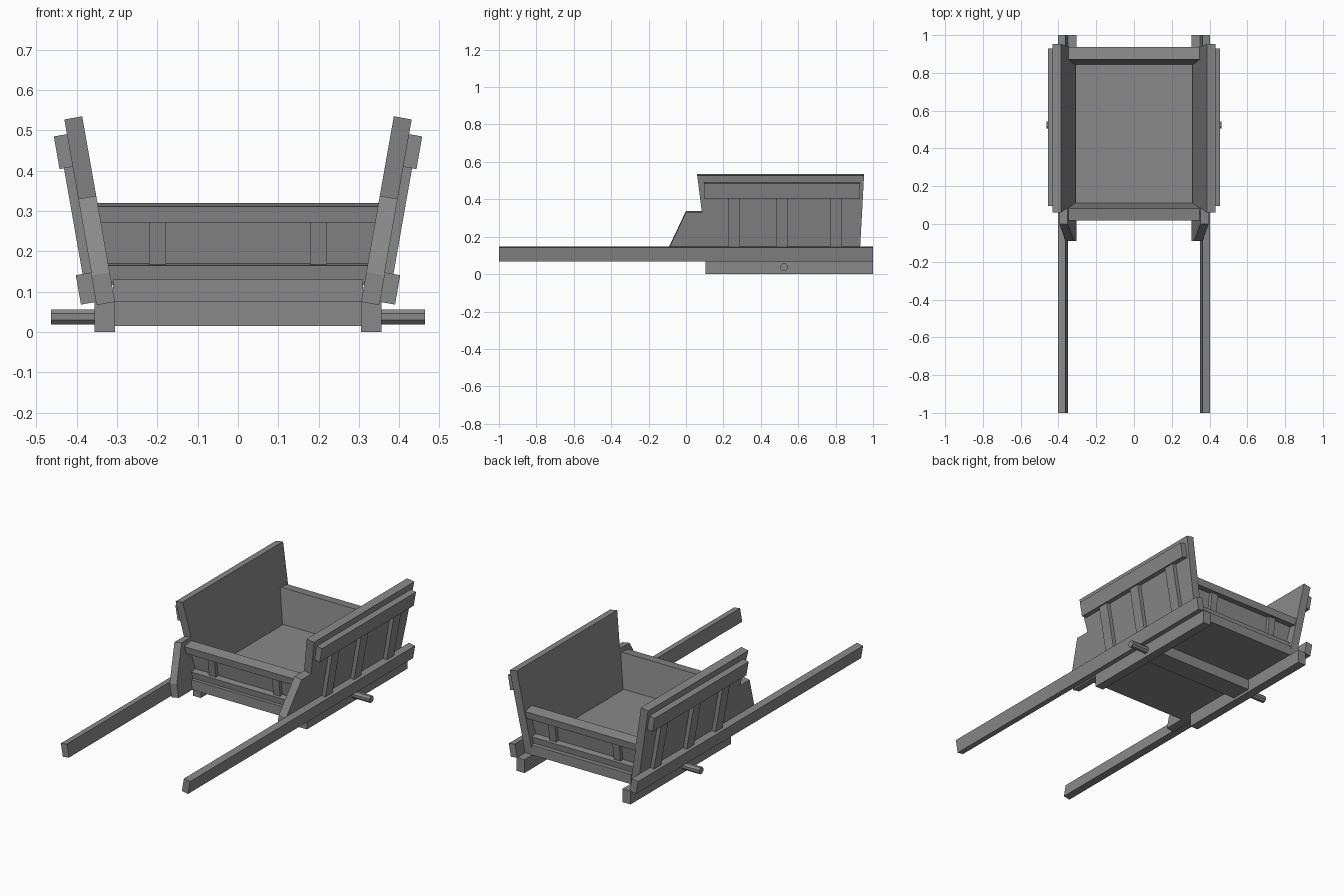
import bpy, bmesh, math
from mathutils import Matrix, Vector

cube = bpy.data.objects.get("Cube")
if cube:
    bpy.data.objects.remove(cube)

wood = bpy.data.materials.new("grey_wood")
wood.use_nodes = True
wood.diffuse_color = (0.25, 0.25, 0.25, 1)
wood.node_tree.nodes["Principled BSDF"].inputs["Base Color"].default_value = (0.25, 0.25, 0.25, 1)

LEAN = math.radians(10)       # outward lean of the sides
END_LEAN = math.radians(8)    # outward lean of the end boards


def prism(name, lower, upper, matrix=Matrix()):
    """Solid between two matching outlines."""
    bm = bmesh.new()
    a = [bm.verts.new(matrix @ Vector(p)) for p in lower]
    b = [bm.verts.new(matrix @ Vector(p)) for p in upper]
    bm.faces.new(a)
    bm.faces.new(b)
    for i in range(len(a)):
        j = (i + 1) % len(a)
        bm.faces.new((a[i], a[j], b[j], b[i]))
    bmesh.ops.recalc_face_normals(bm, faces=bm.faces)
    mesh = bpy.data.meshes.new(name)
    bm.to_mesh(mesh)
    bm.free()
    mesh.materials.append(wood)
    obj = bpy.data.objects.new(name, mesh)
    bpy.context.collection.objects.link(obj)
    return obj


def box(name, x, y, z, matrix=Matrix()):
    ring = [(x[0], y[0]), (x[1], y[0]), (x[1], y[1]), (x[0], y[1])]
    return prism(name, [(*p, z[0]) for p in ring], [(*p, z[1]) for p in ring], matrix)


# Leaning sides: local x is the thickness outward, local z runs up the board
side_outline = [(-0.09, 0), (-0.09, 0.075), (0, 0.267), (0.085, 0.267),
                (0.06, 0.467), (0.952, 0.467), (0.927, 0)]
for side, sign in (("left", 1), ("right", -1)):
    mirror = Matrix.Diagonal((sign, 1, 1, 1))
    tilt = mirror @ Matrix.Translation((0.305, 0, 0.075)) @ Matrix.Rotation(LEAN, 4, "Y")
    prism(side + "_side_board", [(0, *p) for p in side_outline],
          [(0.045, *p) for p in side_outline], tilt)
    box(side + "_side_top_rail", (0.045, 0.078), (0.095, 0.93), (0.348, 0.43), tilt)
    for i, y in enumerate((0.257, 0.512, 0.803)):
        box(f"{side}_side_batten_{i + 1}", (0.045, 0.067), (y - 0.032, y + 0.032), (0.08, 0.35), tilt)
    box(side + "_shaft", (0.045, 0.084), (-1, 1), (0.008, 0.082), tilt)
    box(side + "_bottom_runner", (0.305, 0.355), (0.105, 1), (0, 0.075), mirror)

# Floor and the beam that holds the axle
box("floor", (-0.31, 0.31), (0.03, 0.93), (0.075, 0.13))
box("axle_beam", (-0.305, 0.305), (0.465, 0.585), (0.015, 0.075))


def end_piece(name, u, v, matrix):
    """Board whose width follows the leaning sides."""
    w = [0.318 + t * math.tan(LEAN) for t in v]
    rings = [[(-h, u[0], t), (h, u[0], t), (h, u[1], t), (-h, u[1], t)] for h, t in zip(w, v)]
    prism(name, rings[0], rings[1], matrix)


# Front and back ends: local y is the thickness outward
for end, y, sign in (("front", 0.11, -1), ("back", 0.845, 1)):
    tilt = (Matrix.Translation((0, y, 0.13)) @ Matrix.Diagonal((1, sign, 1, 1))
            @ Matrix.Rotation(-END_LEAN, 4, "X"))
    end_piece(end + "_board", (0, 0.025), (-0.01, 0.19), tilt)
    end_piece(end + "_top_rail", (0, 0.065), (0.152, 0.192), tilt)
    end_piece(end + "_bottom_rail", (0, 0.06), (0, 0.044), tilt)
    for side, x in (("left", 0.2), ("right", -0.2)):
        box(f"{end}_{side}_batten", (x - 0.021, x + 0.021), (0.025, 0.045), (0.04, 0.155), tilt)

# Axle
circle = [(0.02 * math.cos(a), 0.525 + 0.02 * math.sin(a))
          for a in (math.tau * (i + 0.5) / 8 for i in range(8))]
prism("axle", [(-0.463, y, x + 0.038) for x, y in circle], [(0.463, y, x + 0.038) for x, y in circle])
